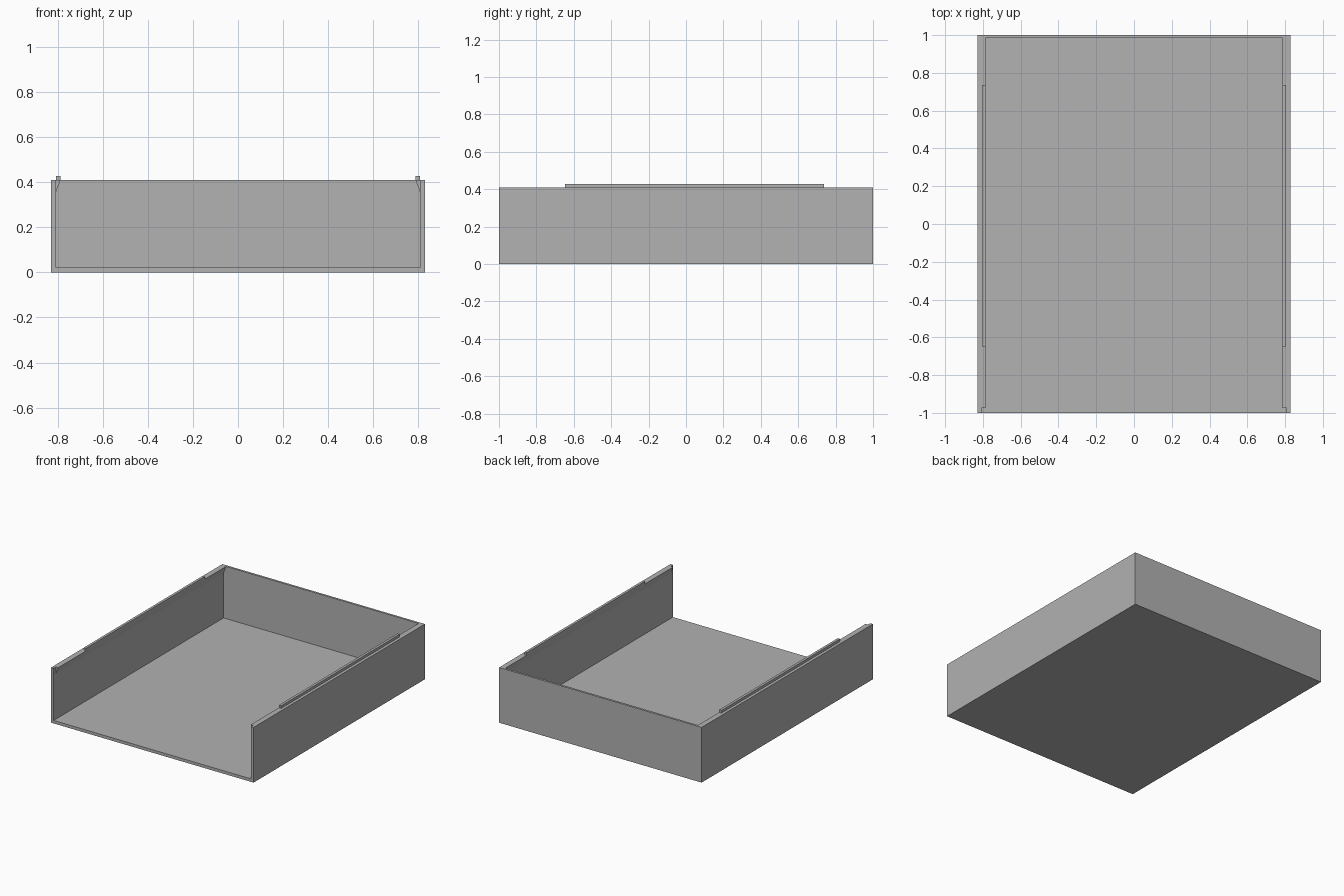
import bpy
import bmesh

default = bpy.data.objects.get("Cube")
if default:
    bpy.data.objects.remove(default, do_unlink=True)

# Overall tray sizes
HALF_W, HALF_L, HEIGHT = 0.828, 1.0, 0.408
INNER_W, LIP_W = 0.807, 0.787
FLOOR, BACK_IN = 0.022, 0.984

gray = bpy.data.materials.new("plain gray")
gray.use_nodes = True
color = (0.445, 0.445, 0.445, 1)
gray.diffuse_color = color
gray.node_tree.nodes["Principled BSDF"].inputs["Base Color"].default_value = color


def extrude_profile(name, profile, y0, y1):
    """Solid made by sweeping an x-z outline along y."""
    bm = bmesh.new()
    face = bm.faces.new([bm.verts.new((x, y0, z)) for x, z in profile])
    swept = bmesh.ops.extrude_face_region(bm, geom=[face])["geom"]
    verts = [v for v in swept if isinstance(v, bmesh.types.BMVert)]
    bmesh.ops.translate(bm, verts=verts, vec=(0, y1 - y0, 0))
    bmesh.ops.recalc_face_normals(bm, faces=bm.faces)
    mesh = bpy.data.meshes.new(name)
    bm.to_mesh(mesh)
    bm.free()
    mesh.materials.append(gray)
    obj = bpy.data.objects.new(name, mesh)
    bpy.context.collection.objects.link(obj)
    return obj


def rect(x0, x1, z0, z1):
    return [(x0, z0), (x1, z0), (x1, z1), (x0, z1)]


# Tray body: floor and both side walls as one channel
channel = [(-HALF_W, 0), (HALF_W, 0), (HALF_W, HEIGHT), (INNER_W, HEIGHT),
           (INNER_W, FLOOR), (-INNER_W, FLOOR), (-INNER_W, HEIGHT), (-HALF_W, HEIGHT)]
extrude_profile("tray_body", channel, -HALF_L, HALF_L)

# Back wall between the sides
extrude_profile("back_wall", rect(-INNER_W, INNER_W, FLOOR, HEIGHT), BACK_IN, HALF_L)

# Tapered inner lip and raised rail on each side
for side, s in (("left", 1), ("right", -1)):
    lip = [(s * INNER_W, 0.355), (s * INNER_W, HEIGHT), (s * LIP_W, HEIGHT)]
    extrude_profile(side + "_lip", lip, -0.975, BACK_IN)
    extrude_profile(side + "_rail", rect(s * LIP_W, s * 0.806, HEIGHT, 0.427), -0.648, 0.737)
